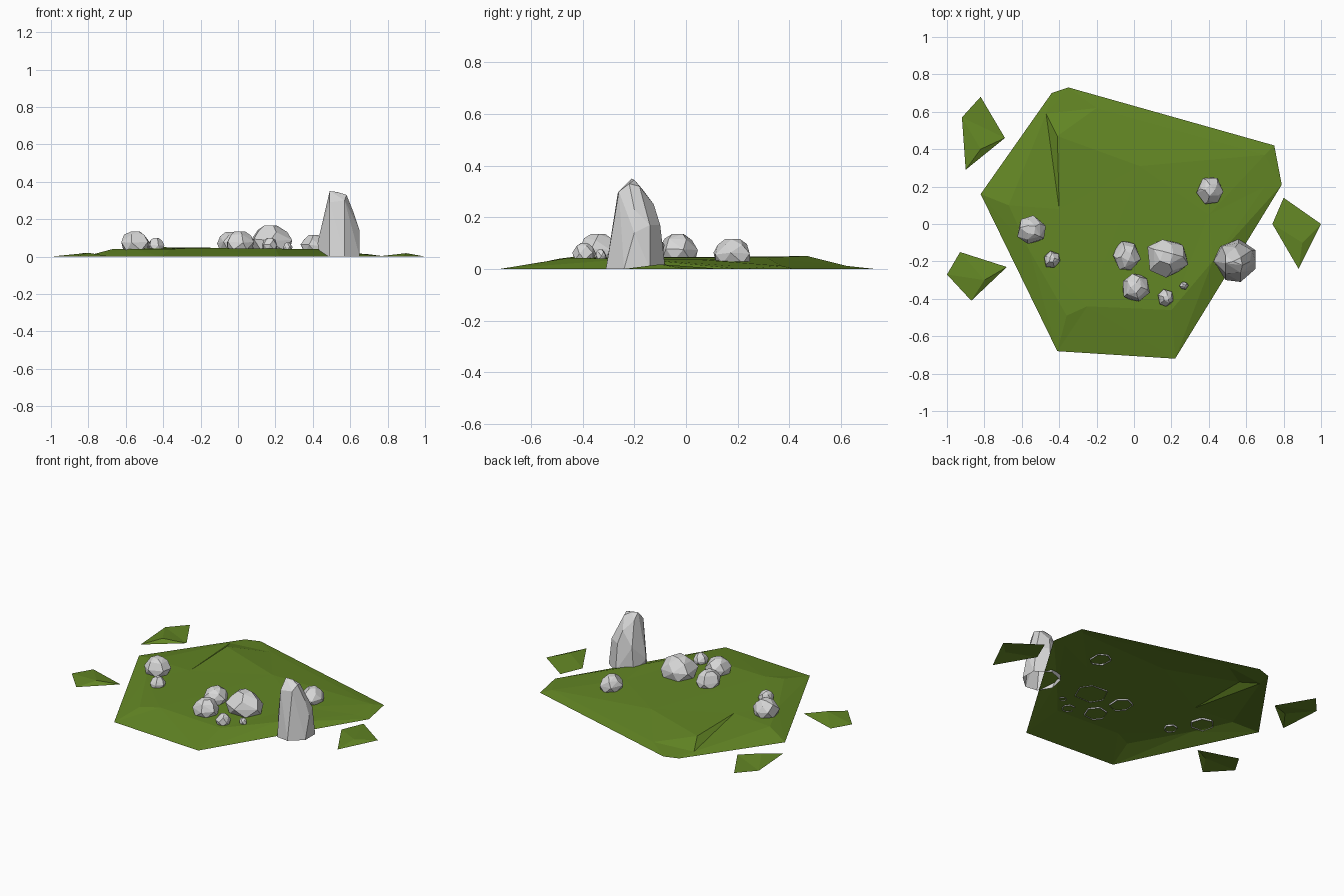
import bpy, bmesh, math, random
from mathutils import Vector
from mathutils.geometry import delaunay_2d_cdt

if "Cube" in bpy.data.objects:
    bpy.data.objects.remove(bpy.data.objects["Cube"], do_unlink=True)
random.seed(4)


def material(name, rgb):
    m = bpy.data.materials.new(name)
    m.use_nodes = True
    m.diffuse_color = (*rgb, 1)
    m.node_tree.nodes["Principled BSDF"].inputs["Base Color"].default_value = (*rgb, 1)
    return m


grass = material("grass_green", (0.125, 0.24, 0.018))
stone = material("stone_grey", (0.68, 0.68, 0.68))


def finish(bm, name, mat):
    mesh = bpy.data.meshes.new(name)
    bm.to_mesh(mesh)
    bm.free()
    mesh.materials.append(mat)
    ob = bpy.data.objects.new(name, mesh)
    bpy.context.collection.objects.link(ob)
    return ob


def terrain(name, rim, raised, creases=()):
    """Thin faceted shell: rim on the floor, raised points inside."""
    pts = [Vector((x, y, 0)) for x, y in rim] + [Vector(p) for p in raised]
    n = len(rim)
    edges = [(i, (i + 1) % n) for i in range(n)] + [(a + n, b + n) for a, b in creases]
    _, _, faces, origin, _, _ = delaunay_2d_cdt([p.xy for p in pts], edges, [], 1, 1e-5)
    bm = bmesh.new()
    vs = [bm.verts.new(pts[o[0]]) for o in origin]
    for f in faces:
        bm.faces.new([vs[i] for i in f])
    for f in bm.faces:
        f.normal_update()
        if f.normal.z < 0:
            f.normal_flip()
    return finish(bm, name, grass)


# Main grassy mound, with a small crease near the back
terrain("grass_mound",
        [(-.82, .16), (-.44, .70), (-.35, .73), (.75, .42), (.79, .21), (.22, -.72), (-.41, -.68)],
        [(-.47, .59, .010), (-.41, .47, .050), (-.40, .08, .045),
         (-.67, .10, .040), (-.56, -.14, .040), (-.36, -.49, .040), (-.25, -.44, .046),
         (.20, -.46, .042), (.42, -.20, .040), (.70, .20, .010), (.70, .37, .012),
         (-.20, .62, .012), (.03, .31, .045), (.40, .05, .036)],
        [(0, 1), (1, 2), (0, 2), (1, 12), (3, 4), (4, 5), (5, 6), (6, 7), (7, 8)])

# Loose turf pieces around the mound
terrain("turf_back", [(-.92, .57), (-.82, .68), (-.69, .46), (-.90, .29)],
        [(-.82, .40, .020)])
terrain("turf_front", [(-1, -.27), (-.93, -.15), (-.68, -.23), (-.87, -.41)],
        [(-.80, -.30, .020)])
terrain("turf_side", [(.80, .14), (1, 0), (.88, -.24), (.74, 0)],
        [(.90, -.10, .018)])


def hull(name, points):
    """Faceted stone from a convex hull, left open where it meets the ground."""
    bm = bmesh.new()
    for p in points:
        bm.verts.new(p)
    res = bmesh.ops.convex_hull(bm, input=bm.verts[:])
    inner = [v for v in res["geom_interior"] if isinstance(v, bmesh.types.BMVert)]
    bmesh.ops.delete(bm, geom=inner, context="VERTS")
    bmesh.ops.dissolve_limit(bm, angle_limit=math.radians(9), verts=bm.verts[:], edges=bm.edges[:])
    bmesh.ops.recalc_face_normals(bm, faces=bm.faces[:])
    under = [f for f in bm.faces if f.normal.z < -.9]
    bmesh.ops.delete(bm, geom=under, context="FACES")
    return finish(bm, name, stone)


# Rounded boulders: stacked wobbly rings (height, width, sides)
RINGS = [(0, .86, 6), (.42, 1, 6), (.80, .72, 5), (1, .36, 4)]


def boulder(name, x, y, rx, ry, base, top):
    pts = []
    turn = random.uniform(0, 6)
    for h, w, sides in RINGS:
        turn += math.pi / sides
        for i in range(sides):
            a = turn + math.tau * i / sides + random.uniform(-.15, .15)
            r = w * random.uniform(.94, 1.06)
            z = h + (random.uniform(-.07, .04) if 0 < h < 1 else 0)
            pts.append((x + rx * r * math.cos(a), y + ry * r * math.sin(a),
                        base + (top - base) * z))
    hull(name, pts)


boulder("boulder_right", -.55, -.03, .08, .08, .032, .135)
boulder("pebble_right", -.44, -.19, .045, .048, .034, .10)
boulder("boulder_inner", -.04, -.17, .075, .085, .036, .13)
boulder("boulder_large", .175, -.18, .118, .105, .036, .165)
boulder("boulder_front", .01, -.34, .08, .08, .036, .135)
boulder("pebble_front", .17, -.395, .045, .045, .036, .10)
boulder("pebble_tiny", .267, -.33, .024, .022, .036, .075)
boulder("boulder_back", .405, .18, .07, .08, .022, .115)

# Tall standing stone with a slanted tip
hull("standing_stone", [
    (.44, -.22, 0), (.49, -.30, 0), (.57, -.31, 0), (.65, -.24, 0), (.65, -.14, 0),
    (.56, -.08, 0), (.46, -.12, 0),
    (.425, -.20, .07), (.65, -.20, .14), (.63, -.14, .17), (.56, -.10, .17), (.47, -.12, .16),
    (.49, -.265, .29), (.57, -.26, .30), (.62, -.20, .23), (.54, -.125, .25),
    (.49, -.21, .35), (.53, -.20, .345), (.58, -.22, .33), (.57, -.18, .32), (.49, -.17, .31)])
